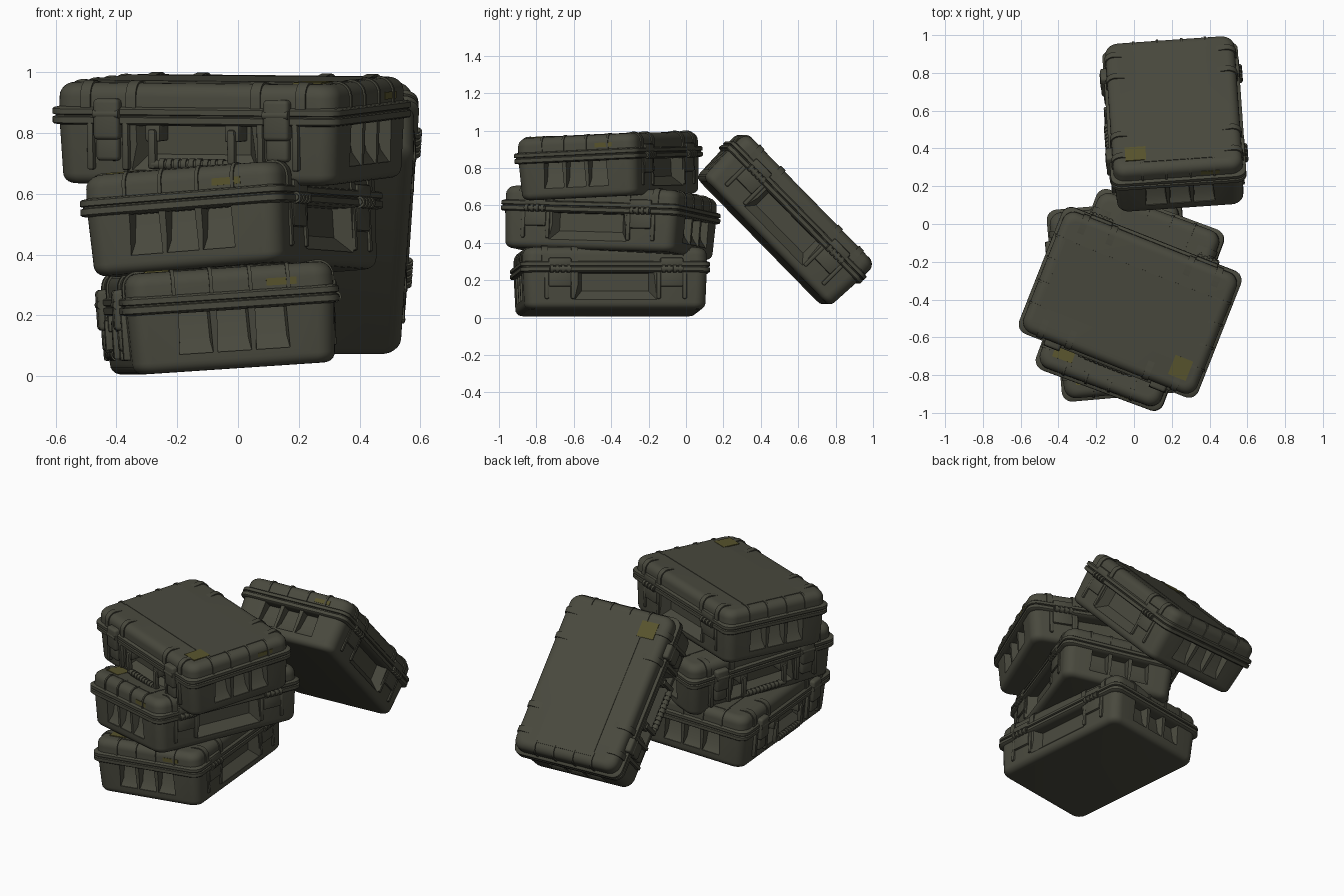
import bpy, bmesh, math
from mathutils import Matrix, Vector

if "Cube" in bpy.data.objects:
    bpy.data.objects.remove(bpy.data.objects["Cube"])


def material(name, rgb):
    m = bpy.data.materials.new(name)
    m.diffuse_color = (*rgb, 1)
    m.use_nodes = True
    m.node_tree.nodes["Principled BSDF"].inputs["Base Color"].default_value = m.diffuse_color
    return m


OLIVE = material("olive plastic", (0.067, 0.067, 0.048))
YELLOW = material("faded yellow label", (0.098, 0.088, 0.026))
parts = []


def finish(name, bm, mat=OLIVE, shift_y=0.0):
    bmesh.ops.translate(bm, verts=bm.verts[:], vec=(0, shift_y, 0))
    bmesh.ops.recalc_face_normals(bm, faces=bm.faces[:])
    me = bpy.data.meshes.new(name)
    bm.to_mesh(me)
    bm.free()
    me.materials.append(mat)
    me.shade_smooth()
    me.set_sharp_from_angle(angle=math.radians(35))
    ob = bpy.data.objects.new(name, me)
    bpy.context.collection.objects.link(ob)
    parts.append(ob)
    return ob


def loft(bm, rings, n=6):
    """Stack of rounded rectangles (half_x, half_y, corner radius, z), capped."""
    rows = []
    for hx, hy, r, z in rings:
        row = []
        for q, (sx, sy) in enumerate([(1, 1), (-1, 1), (-1, -1), (1, -1)]):
            for i in range(n + 1):
                a = math.pi / 2 * (q + i / n)
                row.append(bm.verts.new((sx * (hx - r) + r * math.cos(a),
                                         sy * (hy - r) + r * math.sin(a), z)))
        rows.append(row)
    for a, b in zip(rows, rows[1:]):
        for i in range(len(a)):
            j = (i + 1) % len(a)
            bm.faces.new((a[i], a[j], b[j], b[i]))
    bm.faces.new(rows[0])
    bm.faces.new(rows[-1])


def prism(bm, pts, axis, centre, width, far=None):
    """Profile (outward, z) swept across width; far narrows the deep points."""
    rows = []
    for s in (-1, 1):
        row = []
        for k, (o, z) in enumerate(pts):
            w = centre + s * (far[k] if far else width / 2)
            row.append(bm.verts.new((o, w, z) if axis == 'y' else (w, o, z)))
        rows.append(row)
    n = len(pts)
    for i in range(n):
        j = (i + 1) % n
        bm.faces.new((rows[0][i], rows[0][j], rows[1][j], rows[1][i]))
    bm.faces.new(rows[0])
    bm.faces.new(rows[1])


def box(bm, lo, hi, bevel=0.0, seg=2):
    lo, hi = Vector(lo), Vector(hi)
    m = Matrix.Translation((lo + hi) / 2) @ Matrix.Diagonal((*(hi - lo), 1))
    vs = bmesh.ops.create_cube(bm, size=1, matrix=m)['verts']
    if bevel:
        es = list({e for v in vs for e in v.link_edges})
        bmesh.ops.bevel(bm, geom=es, offset=bevel, segments=seg, profile=0.5, affect='EDGES')


def rod(bm, x0, x1, y, z, r):
    m = Matrix.Translation(((x0 + x1) / 2, y, z)) @ Matrix.Rotation(math.pi / 2, 4, 'Y')
    bmesh.ops.create_cone(bm, cap_ends=True, segments=14, radius1=r, radius2=r,
                          depth=x1 - x0, matrix=m)


def signed(pts, s):
    return [(s * o, z) for o, z in pts]


HX, HY = 0.494, 0.343
RIBS = (-0.19, -0.065, 0.065, 0.19)

# base shell with rounded bottom edge
bm = bmesh.new()
rings = []
for i in range(6):
    a = math.pi / 2 * i / 5
    d = 0.008 + 0.035 * (1 - math.sin(a))
    rings.append((HX - d, HY - d, 0.065 - d / 2, -0.133 - 0.035 * math.cos(a)))
rings.append((HX, HY, 0.06, 0.05))
loft(bm, rings)
base = finish("case_base", bm)

# wedge pockets cut under the rim, with gussets left between them
bm = bmesh.new()
for s in (-1, 1):
    for c in (-0.127, 0, 0.127):
        prism(bm, signed([(0.60, -0.11), (0.482, -0.11), (0.455, -0.07), (0.435, 0.03), (0.60, 0.03)], s),
              'y', c, 0, far=[0.058, 0.056, 0.05, 0.048, 0.058])
    prism(bm, signed([(0.45, -0.12), (0.332, -0.12), (0.285, -0.07), (0.285, 0.03), (0.45, 0.03)], s),
          'x', 0, 0, far=[0.25, 0.22, 0.18, 0.18, 0.25])
cutter = finish("pocket_cutter", bm)
cutter.hide_render = True
mod = base.modifiers.new("pockets", 'BOOLEAN')
mod.operation, mod.solver, mod.object = 'DIFFERENCE', 'EXACT', cutter
dg = bpy.context.evaluated_depsgraph_get()
cut_mesh = bpy.data.meshes.new_from_object(base.evaluated_get(dg))
base.modifiers.clear()
base.data = cut_mesh
cut_mesh.shade_smooth()
cut_mesh.set_sharp_from_angle(angle=math.radians(35))
parts.remove(cutter)
bpy.data.objects.remove(cutter)

# lid with rounded top edge
bm = bmesh.new()
rings = [(HX, HY, 0.06, 0.06)]
for i in range(7):
    a = math.pi / 2 * i / 6
    d = 0.045 * (1 - math.cos(a))
    rings.append((HX - d, HY - d, 0.065 - d / 2, 0.120 + 0.045 * math.sin(a)))
loft(bm, rings)
box(bm, (-0.44, -0.19, 0.15), (0.44, 0.19, 0.168))
finish("case_lid", bm)


def wrap(h, grow):
    arc = [(h - 0.045 + (0.045 + grow) * math.cos(a), 0.120 + (0.045 + grow) * math.sin(a))
           for a in [math.pi / 2 * i / 6 for i in range(7)]]
    return [(h - 0.12, 0.07), (h + grow, 0.07)] + arc + [(h - 0.12, 0.162)]


# thin ribs over the lid ends, wide bands beside latches and hinges
bm = bmesh.new()
for s in (-1, 1):
    for c in RIBS:
        prism(bm, signed(wrap(HX, 0.006), s), 'y', c, 0.012)
    for c in (-0.3, 0.3):
        for o in (-0.08, 0.08):
            prism(bm, signed(wrap(HY, 0.007), s), 'x', c + o, 0.035)
finish("lid_ribs", bm)

# double rim where lid meets base
bm = bmesh.new()
loft(bm, [(0.51 - d, 0.359 - d, 0.055 - d / 2, z) for d, z in
          [(0.03, 0.025), (0.004, 0.030), (0, 0.034), (0, 0.053), (0.008, 0.056), (0.008, 0.060),
           (0, 0.063), (0, 0.080), (0.004, 0.084), (0.03, 0.09)]])
finish("seal_rim", bm)

# latches on the front
bm = bmesh.new()
for c in (-0.3, 0.3):
    box(bm, (c - 0.045, -0.364, -0.02), (c + 0.045, -0.29, 0.115), 0.014, 3)
    box(bm, (c - 0.04, -0.352, -0.09), (c + 0.04, -0.28, 0.0), 0.014, 3)
    rod(bm, c - 0.045, c + 0.045, -0.352, 0.065, 0.015)
    for o in (-0.062, 0.062):
        box(bm, (c + o - 0.012, -0.346, -0.12), (c + o + 0.012, -0.28, 0.04), 0.008)
finish("front_latches", bm, shift_y=-0.013)

# folded carry handle with a ribbed grip
bm = bmesh.new()
for s in (-1, 1):
    box(bm, (s * 0.14 - 0.014, -0.358, -0.115), (s * 0.14 + 0.014, -0.33, 0.015), 0.008)
    box(bm, (s * 0.14 - 0.026, -0.346, -0.025), (s * 0.14 + 0.026, -0.25, 0.03), 0.006)
rod(bm, -0.14, 0.14, -0.344, -0.1, 0.015)
for i in range(9):
    x = -0.104 + 0.026 * i
    rod(bm, x - 0.009, x + 0.009, -0.344, -0.1, 0.02)
finish("carry_handle", bm, shift_y=-0.013)

# knuckled hinges on the back
bm = bmesh.new()
for c in (-0.3, 0.3):
    box(bm, (c - 0.062, 0.28, -0.05), (c + 0.062, 0.338, 0.05), 0.01)
    box(bm, (c - 0.062, 0.28, 0.06), (c + 0.062, 0.348, 0.105), 0.01)
    rod(bm, c - 0.06, c + 0.06, 0.344, 0.045, 0.012)
    for i in range(4):
        x = c - 0.045 + 0.03 * i
        rod(bm, x - 0.009, x + 0.009, 0.342, 0.045, 0.02)
    for o in (-0.07, 0.07):
        box(bm, (c + o - 0.012, 0.28, -0.115), (c + o + 0.012, 0.334, 0.03), 0.008)
finish("back_hinges", bm, shift_y=0.013)

# worn yellow labels on the lid corner and lid end
bm = bmesh.new()
box(bm, (0.325, -0.275, 0.164), (0.425, -0.165, 0.170))
box(bm, (HX - 0.004, 0.118, 0.097), (HX + 0.0025, 0.218, 0.121))
finish("warning_labels", bm, YELLOW)

# four cases: centre, heading, pitch along length, roll across width (degrees)
poses = {
    "bottom": ((-0.06, -0.405, 0.193), -85, 0, 3.8),
    "middle": ((-0.018, -0.405, 0.508), -110.4, -1.5, 4.3),
    "top": ((-0.02, -0.412, 0.812), -21.5, 0.5, 2.6),
    "leaning": ((0.217, 0.53, 0.522), -86, -45.5, 0),
}
for i, (label, (loc, yaw, pitch, roll)) in enumerate(poses.items()):
    m = (Matrix.Translation(loc) @ Matrix.Rotation(math.radians(yaw), 4, 'Z')
         @ Matrix.Rotation(math.radians(pitch), 4, 'Y') @ Matrix.Rotation(math.radians(roll), 4, 'X'))
    for p in parts:
        ob = p if i == len(poses) - 1 else p.copy()
        if ob is not p:
            bpy.context.collection.objects.link(ob)
        ob.name = label + "_" + p.data.name.split(".")[0]
        ob.matrix_world = m
